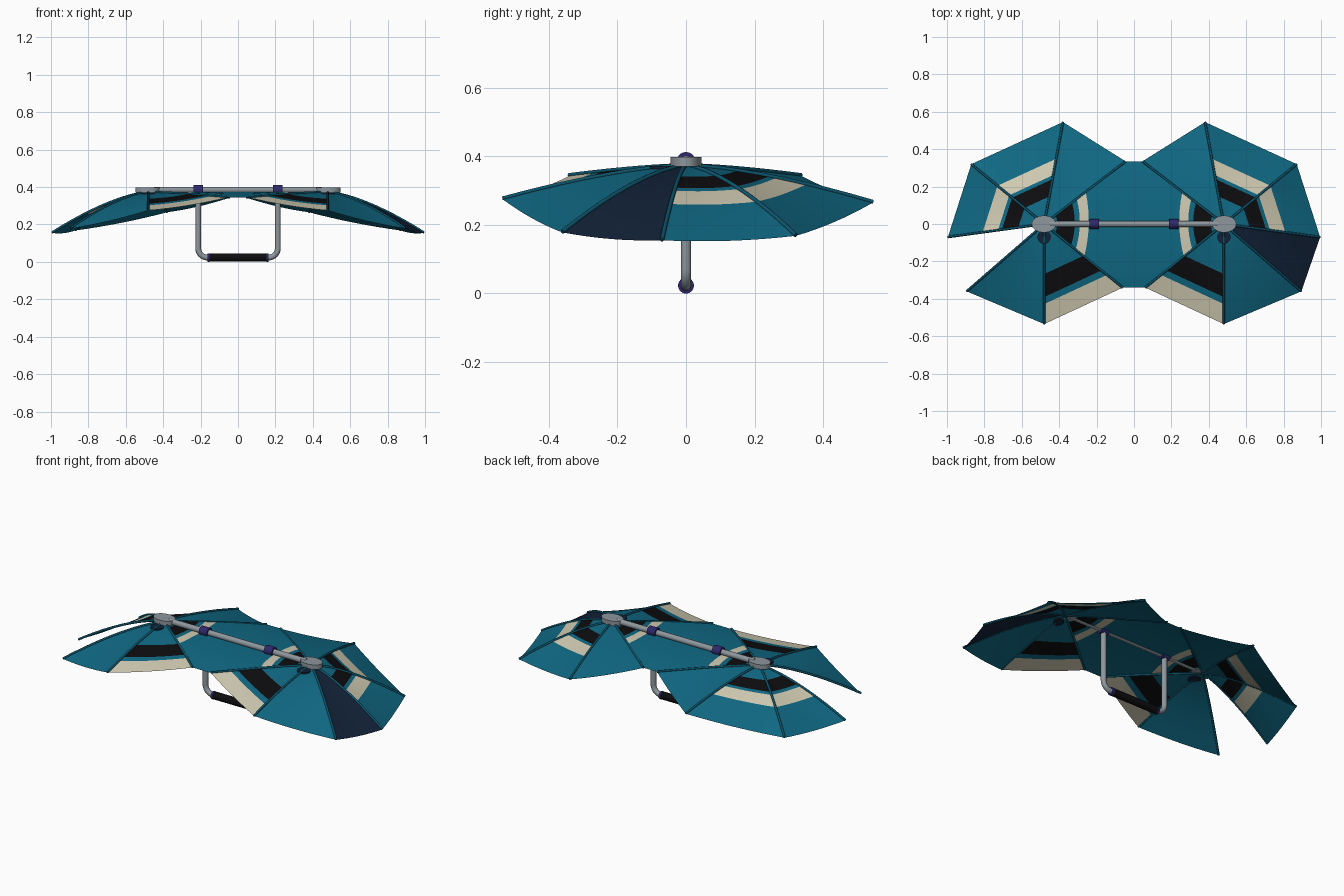
import bpy, math
from mathutils import Vector

if "Cube" in bpy.data.objects:
    bpy.data.objects.remove(bpy.data.objects["Cube"])

def mat(name, c):
    m = bpy.data.materials.new(name)
    m.diffuse_color = (*c, 1)
    m.use_nodes = True
    m.node_tree.nodes["Principled BSDF"].inputs["Base Color"].default_value = m.diffuse_color
    return m

TEAL = mat("teal cloth", (0.005, 0.14, 0.23))
CREAM = mat("cream stripe", (0.64, 0.60, 0.45))
BLACK = mat("black", (0.004, 0.004, 0.005))
NAVY = mat("navy cloth", (0.006, 0.016, 0.04))
GREY = mat("grey metal", (0.27, 0.31, 0.34))
BLUE = mat("dark blue plastic", (0.027, 0.022, 0.15))
RIB = mat("dark teal rib", (0.004, 0.09, 0.15))

HUB = Vector((0.48, 0, 0.372))
# rib tips of the right canopy, from the inner back round to the inner front
TIPS = [Vector(p) for p in ((0.045, 0.335, 0.343), (0.38, 0.545, 0.265), (0.87, 0.32, 0.168),
        (0.995, -0.07, 0.155), (0.895, -0.36, 0.178), (0.48, -0.535, 0.275), (0.06, -0.34, 0.343))]
P = 1.5

def on_rib(tip, t, lift=0.0):
    p = HUB.lerp(tip, t)
    p.z = HUB.z - (HUB.z - tip.z) * t ** P + lift
    return p

def link(name, data, smooth=True):
    ob = bpy.data.objects.new(name, data)
    bpy.context.collection.objects.link(ob)
    if smooth and ob.type == 'MESH':
        for f in data.polygons:
            f.use_smooth = True
    return ob

def grid(name, rows, colours):
    # rows of points; one colour for each strip between rows
    n = len(rows[0])
    verts = [p for r in rows for p in r]
    faces, idx = [], []
    mats = list(dict.fromkeys(colours))
    for i, c in enumerate(colours):
        for j in range(n - 1):
            a = i * n + j
            faces.append((a, a + n, a + n + 1, a + 1))
            idx.append(mats.index(c))
    me = bpy.data.meshes.new(name)
    me.from_pydata(verts, [], faces)
    for m in mats:
        me.materials.append(m)
    for f, k in zip(me.polygons, idx):
        f.material_index = k
    return link(name, me)

def tube(name, pts, r, m, res=3):
    cu = bpy.data.curves.new(name, 'CURVE')
    cu.dimensions = '3D'
    cu.bevel_depth, cu.bevel_resolution, cu.use_fill_caps = r, res, True
    s = cu.splines.new('POLY')
    s.points.add(len(pts) - 1)
    for q, p in zip(s.points, pts):
        q.co = (*p, 1)
    cu.materials.append(m)
    return link(name, cu)

def cyl(name, loc, r, d, m, axis='Z', scale=(1, 1, 1)):
    rot = (0, math.pi / 2, 0) if axis == 'X' else (0, 0, 0)
    bpy.ops.mesh.primitive_cylinder_add(vertices=32, radius=r, depth=d, location=loc, rotation=rot)
    ob = bpy.context.object
    ob.name, ob.scale = name, scale
    ob.data.materials.append(m)
    bpy.ops.object.shade_smooth_by_angle()
    return ob

def side(p, s):
    return Vector((p.x * s, p.y, p.z))

# stripe layouts: (start, end, colour) as fractions of the rib length
MID = [(0.27, 0.44, BLACK), (0.48, 0.64, CREAM)]
HEM = [(0.50, 0.73, BLACK), (0.80, 1.0, CREAM)]
INNER = [(0.14, 0.34, BLACK), (0.40, 0.51, CREAM)]
LAYOUT = [[], MID, MID, None, [], HEM]

def strips(bands, base):
    ts = sorted({0.02, 0.08, 0.2, 0.35, 0.5, 0.6, 0.7, 0.8, 0.9, 1.0} | {v for b in bands for v in b[:2]})
    cols = []
    for a, b in zip(ts, ts[1:]):
        mid = (a + b) / 2
        cols.append(next((c for lo, hi, c in bands if lo < mid < hi), base))
    return ts, cols

N = 8
for s, word in ((1, "right"), (-1, "left")):
    # outer cloth panels; the left canopy has one panel missing
    for i, bands in enumerate(LAYOUT):
        if bands is None and s < 0:
            continue
        ts, cols = strips(bands or [], NAVY if bands is None else TEAL)
        rows = []
        for t in ts:
            a, b = on_rib(TIPS[i], t), on_rib(TIPS[i + 1], t)
            row = []
            for j in range(N + 1):
                u = j / N
                p = a.lerp(b, u)
                p.z -= 0.008 * 4 * u * (1 - u) * t
                row.append(side(p, s))
            rows.append(row)
        grid(f"{word}_panel_{i + 1}", rows, cols)

    # half of the shared middle panel
    ts, cols = strips(INNER, TEAL)
    rows = []
    for t in ts:
        a, b = HUB.lerp(TIPS[0], t), HUB.lerp(TIPS[6], t)
        row = []
        for j in range(N + 1):
            p = a.lerp(b, j / N)
            p.x -= 0.02 * t * (1 - t) * 4 * (1 - (2 * j / N - 1) ** 2)
            p.z = HUB.z + 0.002 - 0.031 * (p.y / 0.34) ** 2
            row.append(side(p, s))
        rows.append(row)
    rows.append([Vector((0, p.y, p.z)) for p in rows[-1]])
    grid(f"{word}_middle_panel", rows, cols + [TEAL])

    # ribs
    for i, tip in enumerate(TIPS):
        pts = [side(on_rib(tip, k / 10, 0.002), s) for k in range(11)]
        tube(f"{word}_rib_{i + 1}", pts, 0.0065, RIB, 1)

    # hub cap and the dark spot in front of it
    cyl(f"{word}_hub", (0.482 * s, 0, 0.384), 0.045, 0.027, GREY, scale=(1.45, 1, 1))
    cyl(f"{word}_hub_spot", (0.48 * s, -0.07, 0.367), 0.036, 0.009, NAVY)
    # collar on the cross bar and ring on the grip
    cyl(f"{word}_collar", (0.213 * s, 0, 0.385), 0.027, 0.052, BLUE, 'X')
    cyl(f"{word}_grip_ring", (0.158 * s, 0, 0.023), 0.023, 0.012, BLUE, 'X')

# cross bar
cyl("cross_bar", (0, 0, 0.385), 0.0165, 0.9, GREY, 'X')

# U-shaped handle with rounded lower corners
R, X, Z = 0.05, 0.213, 0.023
half = [Vector((X, 0, 0.385))]
for k in range(9):
    a = math.radians(90 * k / 8)
    half.append(Vector((X - R + R * math.cos(a), 0, Z + R - R * math.sin(a))))
tube("handle_frame", half + [side(p, -1) for p in reversed(half)], 0.0155, GREY)
cyl("handle_grip", (0, 0, Z), 0.022, 0.31, BLACK, 'X')
